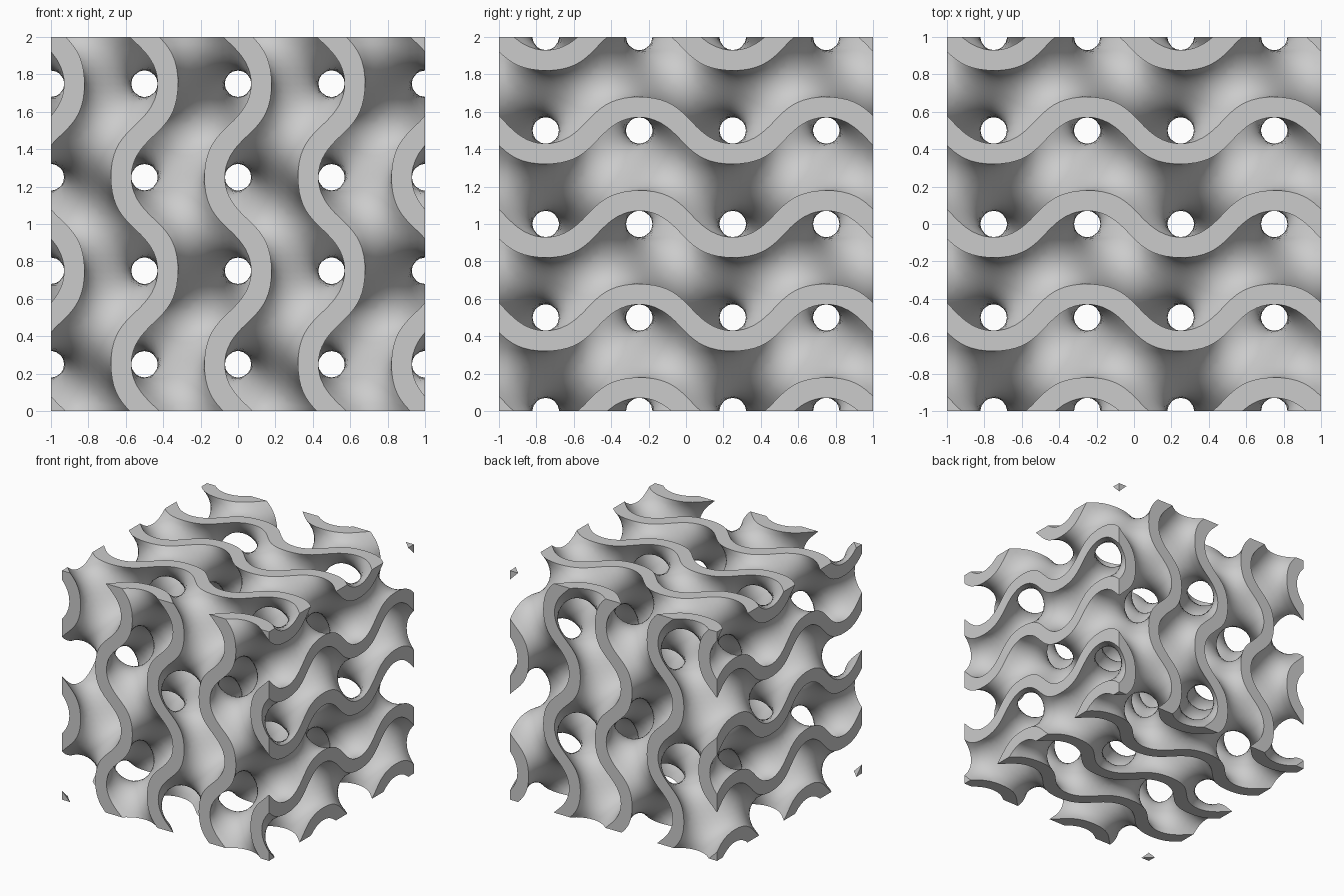
import bpy, bmesh
from math import sin, cos, pi, radians
from itertools import product
from mathutils import Vector

old = bpy.data.objects.get("Cube")
if old:
    bpy.data.objects.remove(old, do_unlink=True)

CELLS = 48            # grid cells along each side of the block
STEP = 2 / CELLS
WALL = 0.475          # half thickness of the wall, as a field value
W = 2 * pi            # one wave per unit


def field(p):
    x, y, z = p * W
    return sin(x) * cos(y) + sin(y) * cos(z) + sin(z) * cos(x)


def slope(p):
    x, y, z = p * W
    return W * Vector((cos(x) * cos(y) - sin(z) * sin(x),
                       cos(y) * cos(z) - sin(x) * sin(y),
                       cos(z) * cos(x) - sin(y) * sin(z)))


def project(p, level, free):
    """Slide a point onto one skin of the wall, moving only along free axes."""
    for _ in range(4):
        g = slope(p) * free
        if g.length_squared < 1:
            break
        move = g * ((level - field(p)) / g.length_squared)
        if move.length > STEP:
            move.length = STEP
        p = p + move
    lim = 1 - 0.2 * STEP
    return Vector([max(-lim, min(lim, v)) if f else v for v, f in zip(p, free)])


# Grid points that lie inside the wall
solid = {c for c in product(range(CELLS), repeat=3)
         if abs(field((Vector(c) + Vector((0.5,) * 3)) * STEP - Vector((1, 1, 1)))) < WALL}

bm = bmesh.new()
verts = {}
info = {}             # vertex -> (free axes, skin level or None)


def corner_vert(cell):
    if cell not in verts:
        p = Vector(cell) * STEP - Vector((1, 1, 1))
        free = Vector([float(0 < c < CELLS) for c in cell])
        around = [q in solid for q in product(*[[i for i in (c - 1, c) if 0 <= i < CELLS]
                                                for c in cell])]
        level = None
        if not all(around):
            level = WALL if field(p) > 0 else -WALL
            p = project(p, level, free)
        verts[cell] = bm.verts.new(p)
        info[verts[cell]] = (free, level)
    return verts[cell]


# One quad wherever the wall meets open space
for point in solid:
    for axis, side in product(range(3), (-1, 1)):
        beside = list(point)
        beside[axis] += side
        if tuple(beside) in solid:
            continue
        ring = []
        for u, v in ((0, 0), (1, 0), (1, 1), (0, 1)):
            cell = list(point)
            cell[axis] += side > 0
            cell[(axis + 1) % 3] += u
            cell[(axis + 2) % 3] += v
            ring.append(corner_vert(tuple(cell)))
        bm.faces.new(ring[::side])

# Even out the mesh while keeping both skins and the flat cut sides exact
for _ in range(3):
    goal = {}
    for v, (free, level) in info.items():
        near = [e.other_vert(v) for e in v.link_edges]
        if level is not None and free.length_squared < 2.5:
            near = [o for o in near if info[o][1] is not None
                    and info[o][0].length_squared < 2.5] or near
        mean = sum((o.co for o in near), Vector()) / len(near)
        p = v.co + (mean - v.co) * free * 0.5
        goal[v] = p if level is None else project(p, level, free)
    for v, p in goal.items():
        v.co = p

bmesh.ops.translate(bm, verts=bm.verts, vec=(0, 0, 1))
mesh = bpy.data.meshes.new("wavy_lattice_block")
bm.to_mesh(mesh)
bm.free()

# Plain grey material
grey = bpy.data.materials.new("light_grey")
grey.use_nodes = True
colour = (0.6, 0.6, 0.6, 1)
grey.diffuse_color = colour
grey.node_tree.nodes["Principled BSDF"].inputs["Base Color"].default_value = colour
mesh.materials.append(grey)

block = bpy.data.objects.new("wavy_lattice_block", mesh)
bpy.context.collection.objects.link(block)
bpy.ops.object.select_all(action='DESELECT')
block.select_set(True)
bpy.context.view_layer.objects.active = block
bpy.ops.object.shade_smooth_by_angle(angle=radians(40))
